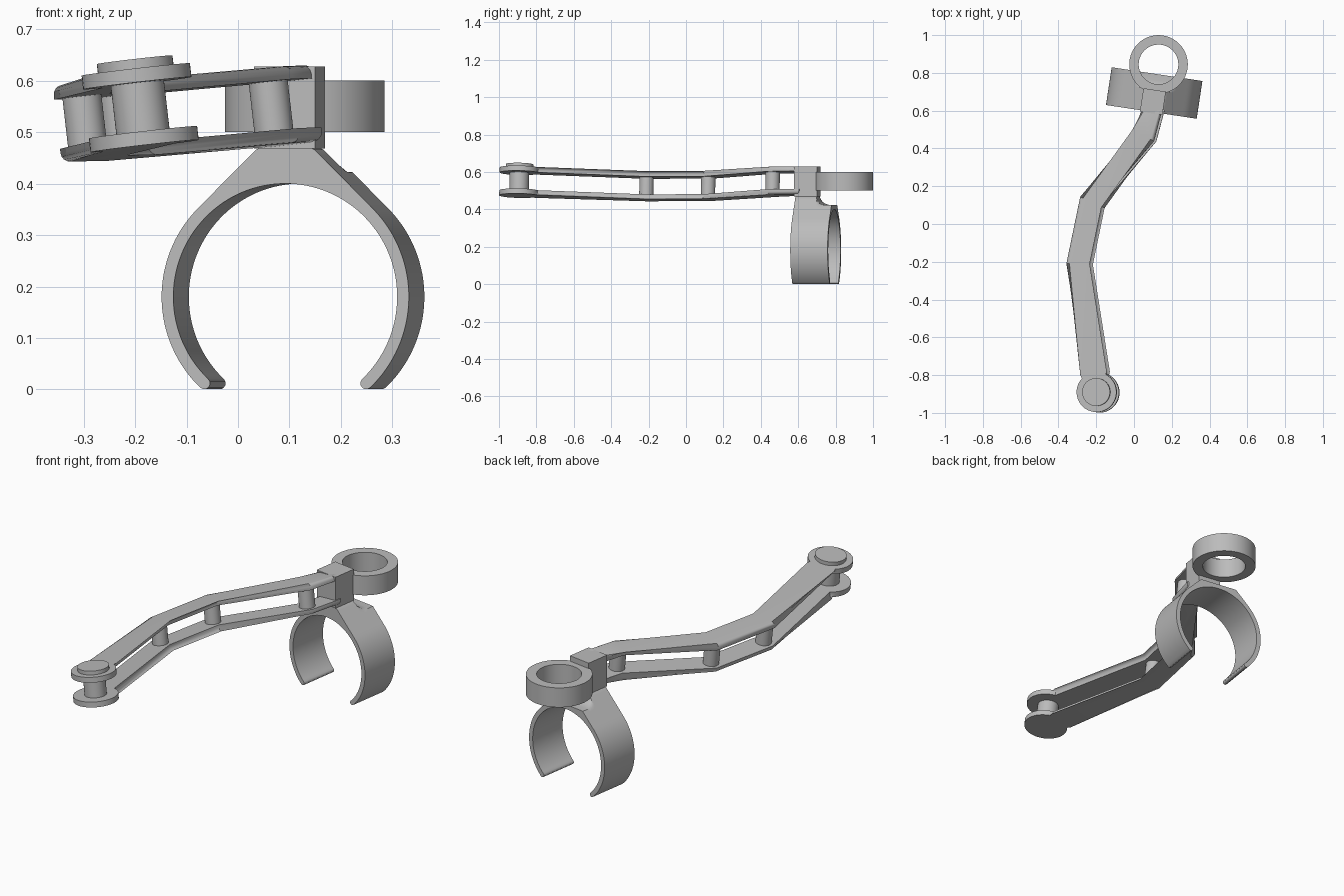
import bpy, bmesh
from math import sin, cos, tan, pi, radians, asin
from mathutils import Vector, Matrix

if "Cube" in bpy.data.objects:
    bpy.data.objects.remove(bpy.data.objects["Cube"])

grey = bpy.data.materials.new("plain grey")
grey.use_nodes = True
grey.diffuse_color = (0.5, 0.5, 0.5, 1)
grey.node_tree.nodes["Principled BSDF"].inputs["Base Color"].default_value = (0.5, 0.5, 0.5, 1)


def loft(name, loops, matrix, wrap=False, rim=None, bevel=0.0):
    """Skin closed loops of points; cap the ends or wrap round; round one rim loop."""
    bm = bmesh.new()
    rows = [[bm.verts.new(p) for p in loop] for loop in loops]
    n = len(rows[0])
    pairs = list(zip(rows, rows[1:]))
    if wrap:
        pairs.append((rows[-1], rows[0]))
    else:
        bm.faces.new(rows[0])
        bm.faces.new(rows[-1])
    for a, b in pairs:
        for i in range(n):
            j = (i + 1) % n
            bm.faces.new((a[i], a[j], b[j], b[i]))
    if rim is not None:
        chosen = set(rows[rim])
        edges = [e for e in bm.edges if all(v in chosen for v in e.verts)]
        bmesh.ops.bevel(bm, geom=edges, offset=bevel, segments=4, profile=0.5, affect='EDGES')
    bmesh.ops.recalc_face_normals(bm, faces=bm.faces)
    mesh = bpy.data.meshes.new(name)
    bm.to_mesh(mesh)
    bm.free()
    mesh.materials.append(grey)
    obj = bpy.data.objects.new(name, mesh)
    bpy.context.collection.objects.link(obj)
    obj.matrix_world = matrix
    bpy.ops.object.select_all(action='DESELECT')
    obj.select_set(True)
    bpy.context.view_layer.objects.active = obj
    bpy.ops.object.shade_smooth_by_angle(angle=radians(30))
    return obj


def circle(c, r, z, n=48):
    return [(c[0] + r * cos(2 * pi * i / n), c[1] + r * sin(2 * pi * i / n), z) for i in range(n)]


# Frames: the holder is turned about z, the arm is tilted
holder = Matrix.Translation((0.10, 0.648, 0)) @ Matrix.Rotation(radians(-8.6), 4, 'Z')
up = Vector((-0.115, 0.02, 1)).normalized()
side = Vector((1, 0, 0.115)).normalized()
arm = Matrix((side, up.cross(side), up)).transposed().to_4x4()
arm.translation = (0, 0, 0.627)

# Mounting block
hw, hd = 0.06, 0.0625
square = [(-hw, -hd), (hw, -hd), (hw, hd), (-hw, hd)]
loft("mounting_block", [[(x, y, z) for x, y in square] for z in (0.468, 0.628)], holder)

# Upright ring behind the block
c = (0, 0.199)
loft("holding_ring", [circle(c, r, z, 64) for r, z in
     ((0.155, 0.5), (0.155, 0.6), (0.105, 0.6), (0.105, 0.5))], holder, wrap=True)

# Open clip with a flared neck that fades out towards the back
R_OUT, R_IN, CENTRE, END = 0.243, 0.22, 0.18, radians(-46.6)


def clip_slice(y, top):
    def outer(t):
        wedge = R_OUT / max(cos(abs(t - pi / 2) - pi / 4), 0.1)
        if abs(t - pi / 2) > pi / 4:
            wedge = R_OUT
        cap = (top - CENTRE) / max(sin(t), 0.1)
        return max(R_OUT, min(wedge, cap))

    steps = 96
    angles = [END + (pi - 2 * END) * i / steps for i in range(steps + 1)]
    mid, rad = (R_OUT + R_IN) / 2, (R_OUT - R_IN) / 2
    pts = [(outer(t) * cos(t), outer(t) * sin(t)) for t in angles]

    def tip(t, sign):
        return [(mid * cos(t) + rad * cos(t + sign * k * pi / 6),
                 mid * sin(t) + rad * sin(t + sign * k * pi / 6)) for k in range(1, 6)]

    pts += tip(angles[-1], 1)
    pts += [(R_IN * cos(t), R_IN * sin(t)) for t in reversed(angles)]
    pts += reversed(tip(angles[0], -1))
    return [(x, y, z + CENTRE) for x, z in pts]


fade = [(-0.055, 0.472), (0.06, 0.472), (0.063, 0.455), (0.07, 0.441),
        (0.082, 0.431), (0.098, 0.425), (0.115, 0.423), (0.147, 0.423)]
loft("clip", [clip_slice(y, h) for y, h in fade], holder)

# Arm outline: a bent strip ending in a round pad
path = [Vector(p) for p in ((0.096, 0.62), (0.055, 0.465), (-0.24, 0.12),
                            (-0.308, -0.21), (-0.198, -0.89))]
HALF, PAD = 0.053, 0.106
dirs = [(b - a).normalized() for a, b in zip(path, path[1:])]
norms = [Vector((-d.y, d.x)) for d in dirs]
offs = [norms[0] * HALF]
for a, b in zip(norms, norms[1:]):
    m = (a + b).normalized()
    offs.append(m * HALF / m.dot(a))
start = asin(HALF / PAD)
arc = [start + (2 * pi - 2 * start) * i / 40 for i in range(41)]
outline = [p + o for p, o in zip(path, offs)]
outline += [path[-1] + PAD * (norms[-1] * sin(t) - dirs[-1] * cos(t)) for t in arc]
outline += [p - o for p, o in reversed(list(zip(path, offs)))]

# Upper and lower plates, rounded on their outer rims
THICK, DEEP = 0.027, 0.15
for name, inner, face in (("upper_plate", -THICK, 0), ("lower_plate", THICK - DEEP, -DEEP)):
    loft(name, [[(p.x, p.y, z) for p in outline] for z in (inner, face)],
         arm, rim=1, bevel=0.018)

# Posts between the plates, the end pin and its cap
for i, p in enumerate(path[1:]):
    last = i == 3
    loft("end_pin" if last else "post_%d" % (i + 1),
         [circle(p, 0.052 if last else 0.038, z) for z in (-DEEP + 0.01, -0.01)], arm)
loft("pin_cap", [circle(path[-1], 0.074, z) for z in (-0.005, 0.019)], arm, rim=1, bevel=0.012)
